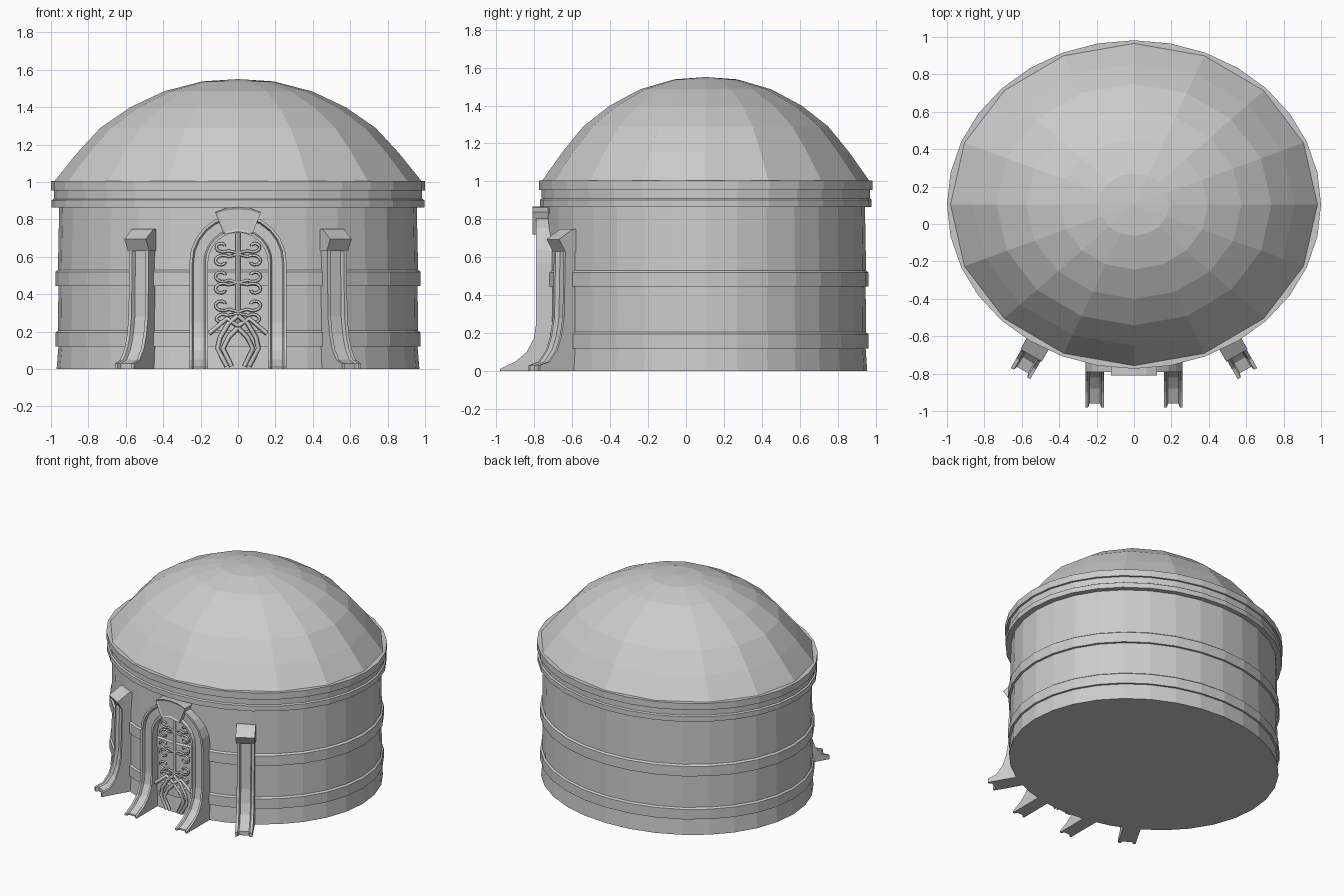
import bpy, bmesh, math
from mathutils import Vector

cube = bpy.data.objects.get("Cube")
if cube:
    bpy.data.objects.remove(cube, do_unlink=True)

stone = bpy.data.materials.new("grey_stone")
stone.use_nodes = True
GREY = (0.6, 0.6, 0.6, 1)
stone.diffuse_color = GREY
stone.node_tree.nodes["Principled BSDF"].inputs["Base Color"].default_value = GREY

CENTRE_Y, SQUASH = 0.104, 0.878


def add_object(name, mesh):
    obj = bpy.data.objects.new(name, mesh)
    bpy.context.scene.collection.objects.link(obj)
    mesh.materials.clear()
    mesh.materials.append(stone)
    return obj


def finish(name, bm):
    bmesh.ops.recalc_face_normals(bm, faces=bm.faces)
    mesh = bpy.data.meshes.new(name)
    bm.to_mesh(mesh)
    bm.free()
    return add_object(name, mesh)


def loft(name, rings, inset=0):
    """Skin closed rings in order and cap both ends."""
    bm = bmesh.new()
    rows = [[bm.verts.new(p) for p in ring] for ring in rings]
    n = len(rows[0])
    for a, b in zip(rows, rows[1:]):
        for i in range(n):
            j = (i + 1) % n
            bm.faces.new((a[i], a[j], b[j], b[i]))
    front = bm.faces.new(rows[0])
    bm.faces.new(rows[-1])
    if inset:
        bmesh.ops.recalc_face_normals(bm, faces=bm.faces)
        bmesh.ops.inset_individual(bm, faces=[front], thickness=inset, depth=-inset / 2)
    return finish(name, bm)


def oval_lathe(name, profile, sides):
    """Turn a radius/height profile into a slightly oval solid."""
    rings = []
    for r, z in profile:
        ring = []
        for i in range(sides):
            a = math.tau * i / sides
            ring.append((r * math.cos(a), CENTRE_Y + SQUASH * r * math.sin(a), z))
        rings.append(ring)
    return loft(name, rings)


# Round wall with two bands and a grooved cornice
oval_lathe("wall", [
    (0.97, 0), (0.96, 0.12), (0.976, 0.12), (0.976, 0.195), (0.963, 0.205),
    (0.96, 0.445), (0.977, 0.445), (0.977, 0.52), (0.963, 0.53), (0.956, 0.865),
    (0.996, 0.865), (0.996, 0.903), (0.985, 0.91), (0.985, 0.955),
    (1, 0.955), (1, 1.005)], 32)

# Faceted dome
oval_lathe("dome", [
    (0.985, 1.0), (0.86, 1.155), (0.735, 1.29), (0.575, 1.40),
    (0.395, 1.485), (0.19, 1.538), (0.005, 1.55)], 16)


def channel(half, rail, front, back, depth):
    """Cross-section with two raised rails beside a sunken strip."""
    lip = rail + 0.008
    return [(-half, back), (-half, front), (rail - half, front),
            (lip - half, front - depth), (half - lip, front - depth),
            (half - rail, front), (half, front), (half, back)]


# Flared door arch, swept up one leg, over the crown and down the other
SPRING, MID = 0.57, 0.21
leg = [(0, 0.98), (0.012, 0.98), (0.05, 0.90), (0.10, 0.84), (0.17, 0.803), (0.25, 0.79)]
stations = [(z, 0, f) for z, f in leg]
stations += [(SPRING, math.pi * i / 12, 0.79) for i in range(13)]
stations += [(z, math.pi, f) for z, f in reversed(leg)]
rings = []
for z, a, front in stations:
    rings.append([((MID + w) * math.cos(a), -d, z + (MID + w) * math.sin(a))
                  for w, d in channel(0.05, 0.015, front, 0.66, 0.02)])
loft("door_arch", rings)

# Keystone with a sunken front panel
half_stone = [(0, 0.868), (0.065, 0.862), (0.123, 0.84), (0.075, 0.72), (0, 0.735)]
outline = half_stone + [(-x, z) for x, z in reversed(half_stone[1:-1])]
loft("keystone", [[(x, y, z) for x, z in outline] for y in (-0.81, -0.68)], inset=0.014)

# Two angled buttresses, each with a flared foot and a sloping cap
foot = [(0.26, 0), (0.26, 0.03), (0.20, 0.05), (0.155, 0.11), (0.13, 0.18),
        (0.112, 0.28), (0.105, 0.64)]
cap = [(0, 0.63), (0, 0.75), (0.06, 0.75), (0.147, 0.695), (0.108, 0.63)]
for side, label in ((1, "left"), (-1, "right")):
    base = Vector((side * 0.477, -0.575, 0))
    out = Vector((side * 0.5, -0.866, 0))
    across = Vector((0.866, side * 0.5, 0))

    def place(t, u, z):
        return base + out * u + across * t + Vector((0, 0, z))

    loft(label + "_buttress",
         [[place(t, u, z) for t, u in channel(0.06, 0.018, f, 0, 0.022)] for f, z in foot])
    loft(label + "_buttress_cap",
         [[place(t, u, z) for u, z in cap] for t in (-0.066, 0.066)])


def ironwork(name, paths, y, thick):
    """Bars along x/z paths, mirrored across the middle."""
    curve = bpy.data.curves.new(name, "CURVE")
    curve.dimensions = "3D"
    curve.bevel_depth = thick
    curve.bevel_resolution = 0
    curve.use_fill_caps = True
    for path in paths:
        for side in (1, -1):
            spline = curve.splines.new("POLY")
            spline.points.add(len(path) - 1)
            for point, (x, z) in zip(spline.points, path):
                point.co = (side * x, y, z, 1)
    helper = bpy.data.objects.new(name + "_helper", curve)
    bpy.context.scene.collection.objects.link(helper)
    bpy.context.view_layer.update()
    mesh = bpy.data.meshes.new_from_object(
        helper.evaluated_get(bpy.context.evaluated_depsgraph_get()))
    bpy.data.objects.remove(helper, do_unlink=True)
    add_object(name, mesh)


def scroll(z, flip, size):
    """A curl that leaves the middle bar and winds inwards."""
    path = [(0.0, z - flip * size * 1.1)]
    for i in range(15):
        a = math.pi * (1.25 + 0.12 * i)
        r = size * (1 - 0.05 * i)
        path.append((0.085 + 1.4 * r * math.cos(a), z + flip * r * math.sin(a)))
    return path


# Scrolled door grille
scrolls = [scroll(z, flip, size) for z, flip, size in (
    (0.655, 1, 0.032), (0.575, -1, 0.036), (0.50, 1, 0.036),
    (0.425, -1, 0.036), (0.345, 1, 0.036), (0.265, -1, 0.03))]
ironwork("door_scrolls", scrolls, -0.758, 0.008)
ironwork("door_bar", [[(0.004, 0.2), (0.004, 0.735)]], -0.758, 0.009)

# Heavier crossed straps at the foot of the door
ironwork("door_straps", [
    [(0, 0.285), (0.05, 0.245), (0.095, 0.17), (0.11, 0.11), (0.06, 0.015)],
    [(0, 0.22), (0.05, 0.17), (0.08, 0.11), (0.035, 0.015)],
    [(0, 0.23), (0.06, 0.27), (0.13, 0.21), (0.155, 0.19)]], -0.765, 0.013)
